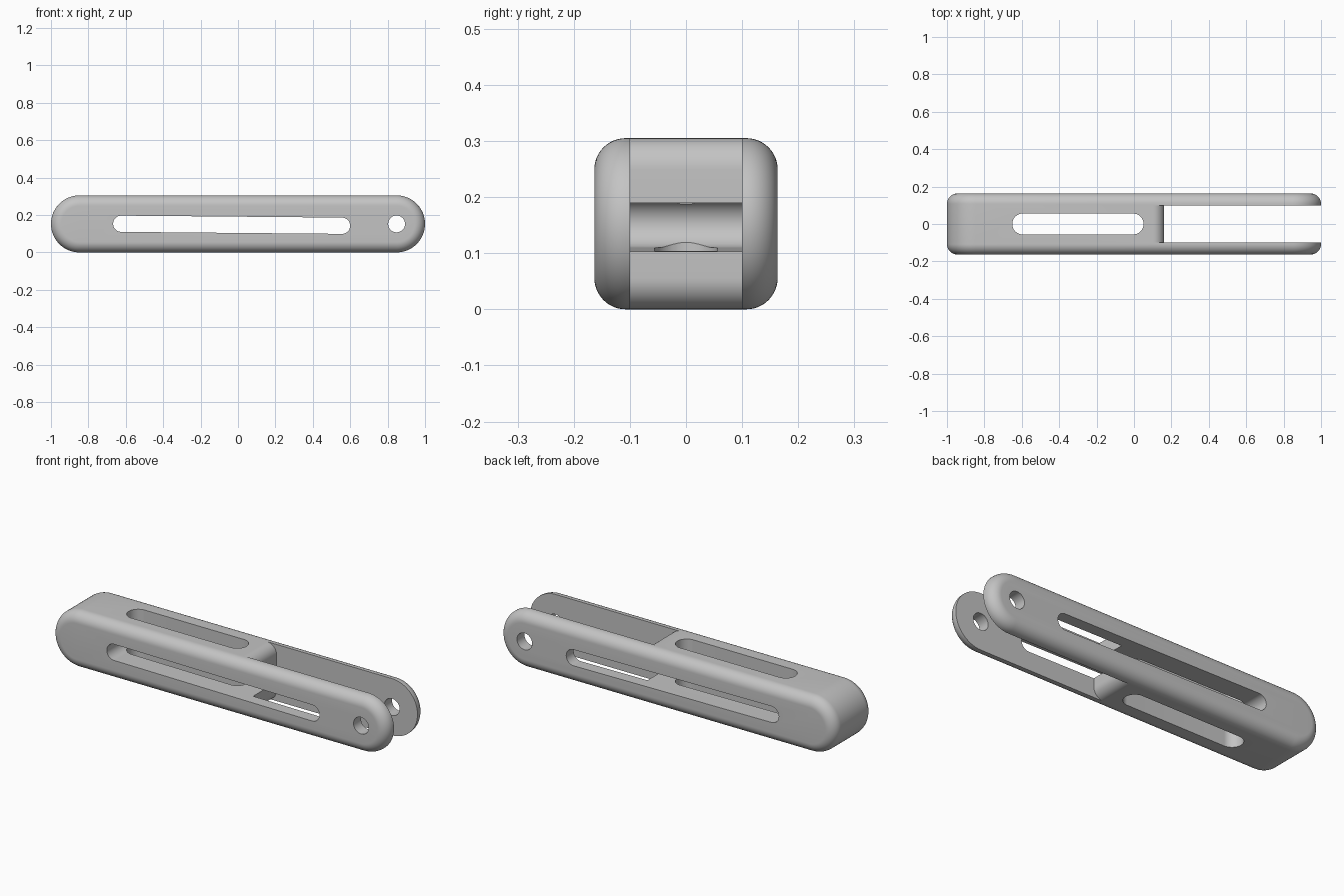
import bpy, bmesh, math
from math import sin, cos, pi
from mathutils import Matrix

if "Cube" in bpy.data.objects:
    bpy.data.objects.remove(bpy.data.objects["Cube"], do_unlink=True)

LENGTH, WIDTH, HEIGHT = 2.0, 0.327, 0.305
FILLET = 0.056
MID = HEIGHT / 2
GAP_X, GAP_Y = 0.16, 0.1

grey = bpy.data.materials.new("satin_grey")
grey.use_nodes = True
colour = (0.55, 0.55, 0.55, 1)
grey.diffuse_color = colour
grey.node_tree.nodes["Principled BSDF"].inputs["Base Color"].default_value = colour


def stadium(x0, x1, r, steps=32):
    """Outline of a slot whose end centres sit at x0 and x1."""
    pts = []
    for cx, start in ((x1, -pi / 2), (x0, pi / 2)):
        for i in range(steps + 1):
            a = start + pi * i / steps
            pts.append((cx + r * cos(a), r * sin(a)))
    return pts


def loft(name, rings, matrix=Matrix()):
    """Skin a solid through outlines, each given as (depth, points)."""
    bm = bmesh.new()
    loops = [[bm.verts.new((x, d, z)) for x, z in pts] for d, pts in rings]
    for a, b in zip(loops, loops[1:]):
        for i in range(len(a)):
            j = (i + 1) % len(a)
            bm.faces.new((a[i], a[j], b[j], b[i]))
    bm.faces.new(loops[0])
    bm.faces.new(loops[-1])
    bmesh.ops.remove_doubles(bm, verts=bm.verts, dist=1e-6)
    bmesh.ops.recalc_face_normals(bm, faces=bm.faces)
    bm.transform(matrix)
    mesh = bpy.data.meshes.new(name)
    bm.to_mesh(mesh)
    bm.free()
    mesh.materials.append(grey)
    ob = bpy.data.objects.new(name, mesh)
    bpy.context.collection.objects.link(ob)
    return ob


def prism(name, pts, half, matrix=Matrix()):
    return loft(name, [(-half, pts), (half, pts)], matrix)


# Link body: a stadium bar with rounded side edges
end = LENGTH / 2 - MID
rings = []
for side in (-1, 1):
    arc = []
    for i in range(13):
        a = pi / 2 * i / 12
        depth = side * (WIDTH / 2 - FILLET * (1 - sin(a)))
        arc.append((depth, stadium(-end, end, MID - FILLET * (1 - cos(a)))))
    rings += arc[::-1] if side < 0 else arc
body = loft("fork_link", rings, Matrix.Translation((0, 0, MID)))

# Fork gap, leaving a rounded end on the solid block
near = GAP_X - FILLET
corner = [(near + FILLET * sin(a), FILLET * (1 - cos(a)))
          for a in (pi / 2 * i / 12 for i in range(13))]
outline = [(1.2, -0.1), (near, -0.1)] + corner
outline += [(x, HEIGHT - z) for x, z in reversed(corner)]
outline += [(near, 0.4), (1.2, 0.4)]
cutters = [prism("gap_cutter", outline, GAP_Y)]

# Pin hole through both arms
cutters.append(prism("pin_hole_cutter", stadium(0, 0, 0.045), 0.5,
                     Matrix.Translation((0.848, 0, MID))))

# Slightly tilted side slot
cutters.append(prism("side_slot_cutter", stadium(-0.59, 0.59, 0.0435), 0.5,
                     Matrix.Translation((-0.034, 0, 0.148)) @ Matrix.Rotation(0.009, 4, "Y")))

# Vertical slot through the block
cutters.append(prism("top_slot_cutter", stadium(-0.295, 0.295, 0.056), 0.5,
                     Matrix.Translation((-0.3, 0, MID)) @ Matrix.Rotation(pi / 2, 4, "X")))

bpy.ops.object.select_all(action="DESELECT")
bpy.context.view_layer.objects.active = body
body.select_set(True)
for cutter in cutters:
    cutter.hide_render = True
    mod = body.modifiers.new(cutter.name, "BOOLEAN")
    mod.operation = "DIFFERENCE"
    mod.solver = "EXACT"
    mod.object = cutter
    bpy.ops.object.modifier_apply(modifier=mod.name)
    bpy.data.objects.remove(cutter, do_unlink=True)

bpy.ops.object.shade_smooth_by_angle(angle=math.radians(30))
